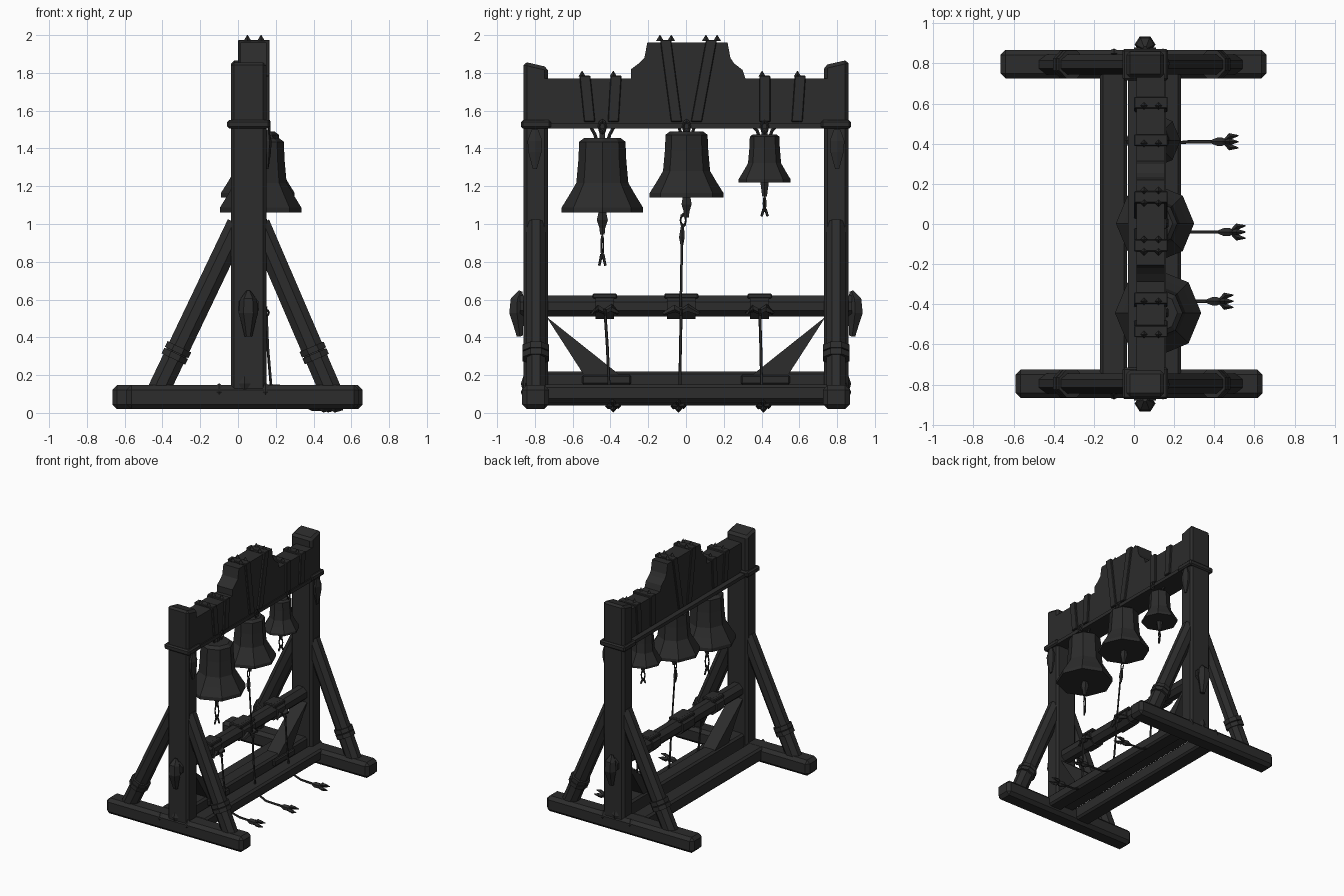
import bpy, bmesh, math
from mathutils import Vector

iron = bpy.data.materials.new("charcoal black")
iron.diffuse_color = (0.025, 0.025, 0.025, 1)


def make(name, bm, bevel=0):
    bmesh.ops.recalc_face_normals(bm, faces=bm.faces)
    me = bpy.data.meshes.new(name)
    bm.to_mesh(me)
    bm.free()
    ob = bpy.data.objects.new(name, me)
    bpy.context.collection.objects.link(ob)
    me.materials.append(iron)
    if bevel:
        m = ob.modifiers.new("edge", 'BEVEL')
        m.width, m.segments = bevel, 1
    return ob


def prism(name, pts, x0, x1, bevel=0):
    """Extrude a (y, z) outline along x."""
    bm = bmesh.new()
    a = [bm.verts.new((x0, y, z)) for y, z in pts]
    b = [bm.verts.new((x1, y, z)) for y, z in pts]
    bm.faces.new(a)
    bm.faces.new(b)
    for i in range(len(pts)):
        j = (i + 1) % len(pts)
        bm.faces.new((a[i], a[j], b[j], b[i]))
    return make(name, bm, bevel)


def box(name, x0, x1, y0, y1, z0, z1, bevel=0):
    return prism(name, [(y0, z0), (y1, z0), (y1, z1), (y0, z1)], x0, x1, bevel)


def loft(name, stations, sides=8, rot=0, su=1, sv=1):
    """Tube through (x, y, z, radius) stations; vertical tubes have u = x, v = y."""
    bm = bmesh.new()
    P = [Vector(s[:3]) for s in stations]
    rings = []
    for i, s in enumerate(stations):
        t = (P[min(i + 1, len(P) - 1)] - P[max(i - 1, 0)]).normalized()
        ref = Vector((1, 0, 0)) if abs(t.y) > 0.8 else Vector((0, 1, 0))
        u = ref.cross(t).normalized()
        v = t.cross(u)
        ring = []
        for k in range(sides):
            a = rot + 2 * math.pi * k / sides
            ring.append(bm.verts.new(P[i] + u * math.cos(a) * s[3] * su + v * math.sin(a) * s[3] * sv))
        rings.append(ring)
    for a, b in zip(rings, rings[1:]):
        for k in range(sides):
            j = (k + 1) % sides
            bm.faces.new((a[k], a[j], b[j], b[k]))
    bm.faces.new(rings[0])
    bm.faces.new(rings[-1])
    return make(name, bm)


def link(name, x, y, z, w, h, turn):
    """Chain link standing upright."""
    bpy.ops.mesh.primitive_torus_add(major_segments=8, minor_segments=4, major_radius=1, minor_radius=0.35,
                                     location=(x, y, z), rotation=(math.pi / 2, 0, turn))
    ob = bpy.context.object
    ob.name = name
    ob.scale = (w, h, w)
    ob.data.materials.append(iron)


CX = 0.055
# End frames: post, foot, braces and ornaments on both ends
for s, end, x0, x1 in ((-1, "front", -0.59, 0.64), (1, "back", -0.665, 0.66)):
    slant = 1.86 if s < 0 else 1.87
    prism(end + "_post", [(s * 0.73, 0.03), (s * 0.86, 0.03), (s * 0.86, slant), (s * 0.73, slant - 0.03)],
          -0.038, 0.15, 0.018)
    box(end + "_foot", x0, x1, *sorted((s * 0.725, s * 0.868)), 0.02, 0.147, 0.025)
    for d, top, low in ((-1, -0.0, -0.43), (1, 0.11, 0.497)):
        def at(z):
            return top + (low - top) * (1.0 - z) / 0.9
        yb = s * 0.795
        loft(end + "_brace", [(at(1.0), yb, 1.0, 0.064), (at(0.1), yb, 0.1, 0.064)], 8, math.pi / 8, 1, 0.85)
        for z in (0.3, 0.335):
            loft(end + "_brace_ring", [(at(z + 0.015), yb, z + 0.015, 0.075),
                                       (at(z - 0.015), yb, z - 0.015, 0.075)], 8, math.pi / 8)
    # iron band below the top and teardrop fitting under it
    box(end + "_post_band", -0.057, 0.17, *sorted((s * 0.715, s * 0.873)), 1.505, 1.55, 0.01)
    for sx in (0.155,):
        loft(end + "_post_drop", [(sx, s * 0.8, 1.5, 0.02), (sx, s * 0.8, 1.44, 0.045), (sx, s * 0.8, 1.38, 0.04),
                                  (sx, s * 0.8, 1.29, 0.012)], 6, 0, 0.5)
    # hooked tenon of the middle beam
    loft(end + "_tenon_hook", [(CX, s * 0.875, 0.645, 0.012), (CX, s * 0.893, 0.6, 0.045),
                               (CX, s * 0.895, 0.53, 0.052), (CX, s * 0.888, 0.47, 0.035),
                               (CX, s * 0.88, 0.405, 0.02)], 6, 0, 1, 0.9)
    # pointed pegs at the base of the post
    for x, z, h in ((-0.1, 0.11, 0.045), (0.035, 0.155, 0.065), (0.145, 0.11, 0.05)):
        loft(end + "_base_peg", [(x, s * 0.85, z - h, 0.01), (x, s * 0.85, z, 0.055),
                                 (x, s * 0.85, z + h, 0.003)], 4, 0, 1, 0.45)
    # knee brace from floor beam to post
    prism(end + "_knee", [(s * 0.74, 0.51), (s * 0.35, 0.2), (s * 0.54, 0.2)], 0.0, 0.11)
    box(end + "_knee_shoe", 0.0, 0.13, *sorted((s * 0.29, s * 0.55)), 0.15, 0.2, 0.008)

# Long beams
for nm, x0, x1, z0, z1 in (("left", -0.17, -0.035, 0.04, 0.148), ("right", 0.11, 0.235, 0.06, 0.15),
                           ("center", -0.01, 0.11, 0.1, 0.22)):
    box(nm + "_floor_beam", x0, x1, -0.76, 0.76, z0, z1, 0.015)
loft("middle_beam", [(CX, -0.88, 0.565, 0.06), (CX, 0.88, 0.565, 0.06)], 8, math.pi / 8)

# Header with raised center
prism("header", [(-0.75, 1.53), (0.75, 1.53), (0.75, 1.77), (0.315, 1.77), (0.3, 1.815), (0.255, 1.85),
                 (0.235, 1.88), (0.22, 1.96), (-0.205, 1.96), (-0.22, 1.88), (-0.25, 1.85), (-0.29, 1.82),
                 (-0.29, 1.77), (-0.75, 1.77)], 0.012, 0.152)
box("header_plate", -0.03, 0.16, -0.8, 0.8, 1.505, 1.533)

# Straps over the header: top y, bottom y, top z
for yt, yb, zt in ((-0.535, -0.51, 1.785), (-0.37, -0.385, 1.785), (-0.108, -0.05, 1.975), (0.135, 0.055, 1.975),
                   (0.418, 0.418, 1.785), (0.605, 0.588, 1.785)):
    w = 0.029
    prism("header_strap", [(yb - w, 1.54), (yb + w, 1.54), (yt + w, zt), (yt - w, zt)], 0.0, 0.168, 0.004)
    for x in (0.05, 0.122):
        for dy in (-0.015, 0.015) if zt < 1.9 else (-0.03, 0.03):
            if zt < 1.9 and dy > 0:
                continue
            loft("strap_spike", [(x, yt + dy, zt - 0.005, 0.02), (x, yt + dy, zt + 0.025, 0.002)], 4)

# Bells: x, y, top z, height, rim radius
PROFILE = [(0.45, 0), (0.57, 0.05), (0.59, 0.3), (0.64, 0.6), (0.82, 0.77), (1, 0.93), (1, 1)]
for nm, x, y, z, h, R in (("large", 0.12, -0.443, 1.455, 0.395, 0.215), ("middle", 0.105, 0.003, 1.49, 0.35, 0.195),
                          ("small", 0.095, 0.416, 1.475, 0.255, 0.137)):
    loft(nm + "_bell", [(x, y, z - h * t, R * r) for r, t in PROFILE], 8)
    # hanger prongs and stem
    box(nm + "_bell_stem", x - 0.015, x + 0.015, y - 0.015, y + 0.015, z - 0.01, 1.58)
    for d in (-1, 1):
        loft(nm + "_bell_prong", [(x, y + d * 0.03, z - 0.01, 0.009), (x, y + d * 0.04, z + 0.02, 0.009),
                                  (x, y + d * 0.065, 1.52, 0.009)], 5)
    link(nm + "_bell_hook", 0.165, y, 1.515, 0.018, 0.03, math.pi / 2)
    # clapper and chain
    b = z - h
    k = R / 0.215
    loft(nm + "_clapper", [(x, y, b + 0.05, 0.015), (x, y, b - 0.005, 0.025), (x, y, b - 0.04 * k, 0.034 * k),
                           (x, y, b - 0.08 * k, 0.018), (x, y, b - 0.115 * k, 0.014)], 6)
    if nm != "middle":
        link(nm + "_chain", x, y, b - 0.115 * k - 0.06 * k, 0.014, 0.055 * k, 0.4)
        for d in (-1, 1):
            loft(nm + "_chain_tail", [(x, y + d * 0.004, b - 0.22 * k, 0.008),
                                      (x + d * 0.01, y + d * 0.016, b - 0.28 * k, 0.007)], 5)

# Middle pull rope
link("pull_ring", 0.105, -0.015, 1.02, 0.014, 0.03, math.pi / 2)
loft("pull_knot", [(0.108, -0.018, 1.0, 0.008), (0.11, -0.022, 0.93, 0.017), (0.112, -0.022, 0.88, 0.007)], 6)
loft("pull_rope", [(0.11, -0.02, 0.99, 0.007), (0.145, -0.028, 0.56, 0.007)], 5)

# Rope guides on the middle beam, lower ropes and their tufted ends
for nm, y, ye, hw, xk, kn in (("large", -0.43, -0.385, 0.05, 0.36, 0.0), ("middle", -0.025, -0.04, 0.075, 0.42, 1),
                              ("small", 0.39, 0.41, 0.05, 0.385, 0)):
    loft(nm + "_guide", [(CX, y - hw, 0.565, 0.073), (CX, y + hw, 0.565, 0.073)], 8, math.pi / 8)
    box(nm + "_guide_cap", 0.0, 0.11, y - hw - 0.015, y + hw + 0.015, 0.605, 0.632, 0.006)
    for d in (-1, 1):
        loft(nm + "_guide_bow", [(0.125, y, 0.535, 0.014), (0.135, y + d * 0.035, 0.555, 0.022),
                                 (0.125, y + d * (hw + 0.02), 0.525, 0.01)], 5)
    link(nm + "_guide_eye", 0.15, y, 0.53, 0.014, 0.016, 0)
    loft(nm + "_rope", [(0.15, y, 0.55, 0.008), (0.158, y + (ye - y) * 0.3, 0.35, 0.008),
                        (0.175, y + (ye - y) * 0.5, 0.15, 0.008), (0.21, y + (ye - y) * 0.7, 0.07, 0.008),
                        (0.28, ye, 0.04, 0.009), (xk + 0.02, ye, 0.035, 0.009)], 5)
    loft(nm + "_rope_knot", [(xk, ye, 0.035, 0.01), (xk + 0.03, ye, 0.035, 0.024), (xk + 0.055, ye, 0.035, 0.024),
                             (xk + 0.075, ye, 0.035, 0.011)], 6)
    for dy, dz in ((-0.028, 0.0), (0.028, 0.002), (0, 0.022), (0, -0.018)):
        loft(nm + "_rope_tuft", [(xk + 0.06, ye, 0.035, 0.007), (xk + 0.095, ye + dy, 0.035 + dz, 0.016),
                                 (xk + 0.135, ye + dy * 1.1, 0.035 + dz, 0.003)], 4)
